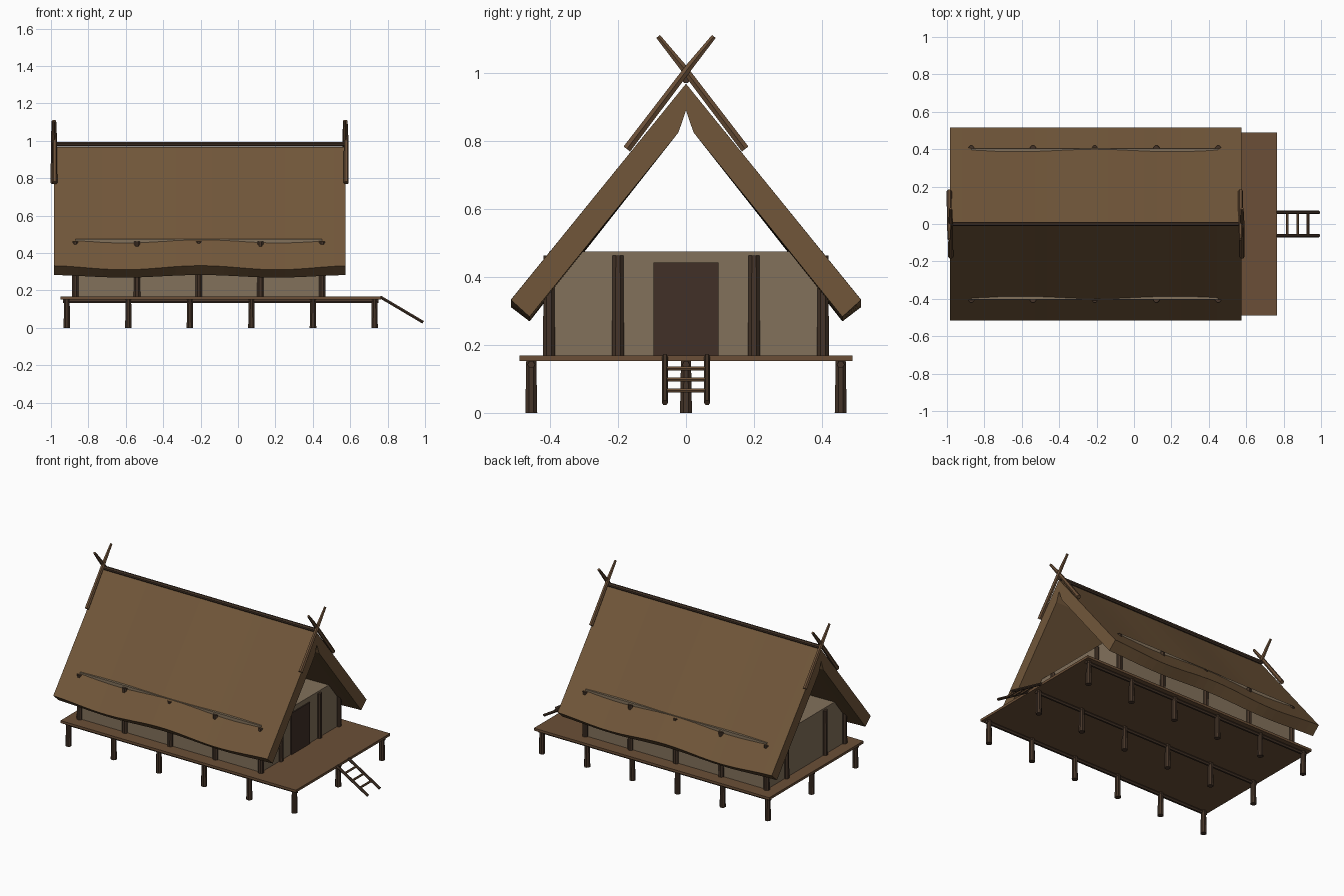
import bpy, bmesh, math
from mathutils import Vector

if "Cube" in bpy.data.objects:
    bpy.data.objects.remove(bpy.data.objects["Cube"], do_unlink=True)


def material(name, rgb):
    m = bpy.data.materials.new(name)
    m.use_nodes = True
    col = (*rgb, 1)
    m.diffuse_color = col
    m.node_tree.nodes["Principled BSDF"].inputs["Base Color"].default_value = col
    return m


THATCH = material("thatch brown", (0.165, 0.094, 0.042))
PLANK = material("plank brown", (0.145, 0.078, 0.038))
CLAY = material("clay tan", (0.225, 0.165, 0.105))
DARK = material("dark timber", (0.058, 0.034, 0.021))
DOOR = material("door brown", (0.052, 0.029, 0.02))


def finish(bm, name, mat):
    bmesh.ops.recalc_face_normals(bm, faces=bm.faces)
    me = bpy.data.meshes.new(name)
    bm.to_mesh(me)
    bm.free()
    me.materials.append(mat)
    ob = bpy.data.objects.new(name, me)
    bpy.context.collection.objects.link(ob)
    return ob


def box(name, lo, hi, mat):
    lo, hi = Vector(lo), Vector(hi)
    bm = bmesh.new()
    bmesh.ops.create_cube(bm, size=1)
    for v in bm.verts:
        v.co = (lo + hi) / 2 + v.co * (hi - lo)
    return finish(bm, name, mat)


def pole(name, points, radii, mat, sides=8):
    """Tapered log through a few points."""
    pts = [Vector(p) for p in points]
    bm = bmesh.new()
    rings = []
    axis = (pts[-1] - pts[0]).normalized()
    u = axis.cross(Vector((0, 1, 0)) if abs(axis.y) < 0.5 else Vector((1, 0, 0))).normalized()
    w = axis.cross(u)
    for p, r in zip(pts, radii):
        angles = [2 * math.pi * (i + 0.5) / sides for i in range(sides)]
        rings.append([bm.verts.new(p + r * (u * math.cos(a) + w * math.sin(a))) for a in angles])
    for a, b in zip(rings, rings[1:]):
        for i in range(sides):
            j = (i + 1) % sides
            bm.faces.new((a[i], a[j], b[j], b[i]))
    bm.faces.new(rings[0])
    bm.faces.new(rings[-1])
    return finish(bm, name, mat)


# Platform on stilts, with a bearer along each row
box("deck", (-0.95, -0.49, 0.153), (0.765, 0.49, 0.169), PLANK)
for row in (-0.455, 0, 0.455):
    pole("deck_bearer", [(-0.935, row, 0.142), (0.75, row, 0.142)], [0.011] * 2, DARK, 6)
    for i in range(6):
        x = -0.915 + 0.329 * i
        pole("stilt", [(x, row, 0), (x, row, 0.153)], [0.019, 0.016], DARK)

# House body and its posts
box("walls", (-0.87, -0.403, 0.165), (0.45, 0.403, 0.475), CLAY)
for i in range(5):
    x = -0.87 + 0.33 * i
    rows = (-0.403, -0.2, 0.2, 0.403) if i in (0, 4) else (-0.403, 0.403)
    for y in rows:
        pole("wall_post", [(x, y, 0.165), (x, y, 0.463)], [0.019, 0.017], DARK)
box("door", (0.448, -0.096, 0.169), (0.457, 0.096, 0.442), DOOR)


# Thatched roof: one cross-section swept along x, with wavy eaves
def roof():
    half = [(0.515, 0.322), (0.46, 0.276), (0.022, 0.825)]
    section = [(0, 0.968), *half, (0, 0.89), *[(-y, z) for y, z in reversed(half)]]
    bm = bmesh.new()
    rings = []
    steps = 24
    for i in range(steps + 1):
        x = -0.985 + 1.56 * i / steps
        ring = []
        for y, z in section:
            if z < 0.5:
                z += (0.011 if z > 0.3 else 0.007) * math.cos(math.tau * (x + 0.2) / 0.82)
            ring.append(bm.verts.new((x, y, z)))
        rings.append(ring)
    n = len(section)
    for a, b in zip(rings, rings[1:]):
        for k in range(n):
            bm.faces.new((a[k], a[(k + 1) % n], b[(k + 1) % n], b[k]))
    for ring in (rings[0], rings[-1]):
        for side in (ring[:5], ring[4:] + ring[:1]):
            bm.faces.new(side)
    return finish(bm, "thatched_roof", THATCH)


roof()
pole("ridge_pole", [(-0.98, 0, 0.982), (0.57, 0, 0.982)], [0.013] * 2, DARK)

# Crossed gable poles
for x in (-0.984, 0.574):
    for s in (-1, 1):
        path = [(x + 0.004 * s, s * y, z) for y, z in ((-0.174, 0.776), (0.01, 1.018), (0.082, 1.107))]
        pole("gable_horn", path, [0.014, 0.012, 0.008], PLANK, 6)

# Ladder
top, foot = Vector((0.76, 0, 0.166)), Vector((0.99, 0, 0.03))
for s in (-1, 1):
    side = Vector((0, 0.062 * s, 0))
    pole("ladder_rail", [top + side, foot + side], [0.009] * 2, DARK, 6)
for t in (0.26, 0.5, 0.74):
    c = top.lerp(foot, t)
    pole("ladder_rung", [c - Vector((0, 0.066, 0)), c + Vector((0, 0.066, 0))], [0.007] * 2, PLANK, 6)
